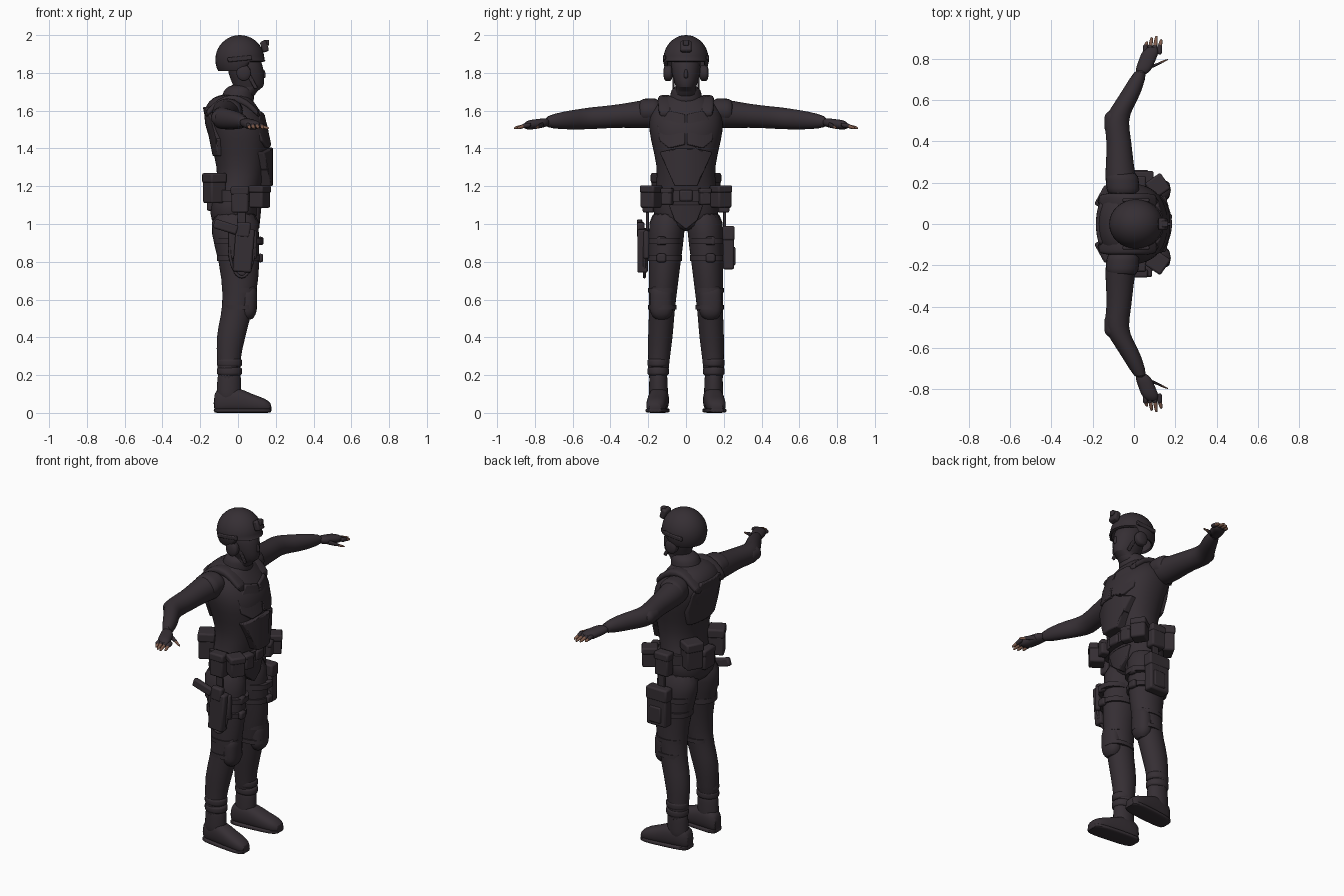
import bpy, bmesh, math
from mathutils import Vector, Matrix

if "Cube" in bpy.data.objects:
    bpy.data.objects.remove(bpy.data.objects["Cube"])

SIDES = (1, -1)
CROSS = {"X": (Vector((0, 1, 0)), Vector((0, 0, 1))),
         "Y": (Vector((1, 0, 0)), Vector((0, 0, 1))),
         "Z": (Vector((1, 0, 0)), Vector((0, 1, 0)))}


def material(name, red, green, blue):
    made = bpy.data.materials.new(name)
    made.use_nodes = True
    made.diffuse_color = (red, green, blue, 1)
    made.node_tree.nodes["Principled BSDF"].inputs["Base Color"].default_value = made.diffuse_color
    return made


CLOTH = material("charcoal cloth", .036, .028, .034)
SKIN = material("tan skin", .22, .11, .075)


def finish(name, bm, colour=CLOTH, smooth=False, bevel=0):
    bmesh.ops.recalc_face_normals(bm, faces=bm.faces)
    mesh = bpy.data.meshes.new(name)
    bm.to_mesh(mesh)
    bm.free()
    mesh.materials.append(colour)
    part = bpy.data.objects.new(name, mesh)
    bpy.context.collection.objects.link(part)
    if bevel:
        rounding = part.modifiers.new("Bevel", "BEVEL")
        rounding.width, rounding.segments, rounding.limit_method = bevel, 2, "ANGLE"
    if smooth:
        part.modifiers.new("Subdivision", "SUBSURF").render_levels = 1
    bpy.ops.object.select_all(action="DESELECT")
    part.select_set(True)
    bpy.context.view_layer.objects.active = part
    bpy.ops.object.shade_smooth_by_angle(angle=math.radians(45))
    return part


def loft(name, axis, rings, square=1, count=16, smooth=True, colour=CLOTH):
    """Skin rings (x, y, z, half width, half depth) lying across the axis."""
    across, along = CROSS[axis]
    power = lambda value: math.copysign(abs(value) ** square, value)
    turns = [math.tau * i / count for i in range(count)]
    bm = bmesh.new()
    loops = [[bm.verts.new(Vector((x, y, z)) + across * wide * power(math.cos(turn))
                           + along * deep * power(math.sin(turn))) for turn in turns]
             for x, y, z, wide, deep in rings]
    for low, high in zip(loops, loops[1:]):
        for i in range(count):
            bm.faces.new((low[i], low[i - 1], high[i - 1], high[i]))
    bm.faces.new(loops[0])
    bm.faces.new(loops[-1])
    return finish(name, bm, colour, smooth)


def bead(name, axis, start, end, wide, deep, taper=1, square=1, colour=CLOTH):
    """Rounded, tapering bar from start to end."""
    rings = []
    for i in range(7):
        t = i / 6
        size = (1 - abs(2 * t - 1) ** 6 / 2) * (1 + (taper - 1) * t)
        rings.append((*Vector(start).lerp(Vector(end), t), wide * size, deep * size))
    return loft(name, axis, rings, square, 12, colour=colour)


def band(name, x, y, z, wide, deep, height):
    rings = [(x, y, z + end * height / 2, wide, deep) for end in SIDES]
    return loft(name, "Z", rings, .9, 28, smooth=False)


def block(name, place, size, turn=0, pitch=0, bevel=.01):
    bm = bmesh.new()
    bmesh.ops.create_cube(bm, size=1)
    bm.transform(Matrix.Translation(place) @ Matrix.Rotation(turn, 4, "Z")
                 @ Matrix.Rotation(pitch, 4, "Y") @ Matrix.Diagonal((*size, 1)))
    return finish(name, bm, bevel=bevel)


def pouch(name, place, size, turn=0):
    """Box with a slightly larger flap over its top third."""
    x, y, z = place
    length, width, height = size
    block(name, place, size, turn)
    block(name + "_flap", (x, y, z + height / 3), (length * 1.08, width * 1.08, height / 3), turn)


def plate(name, outline, x, z_middle, slope, curve, thick):
    """Armour plate from a (y, z) outline, bent around the body."""
    bm = bmesh.new()
    bm.faces.new([bm.verts.new((0, y, z)) for y, z in outline])
    for i in range(-7, 8):
        bmesh.ops.bisect_plane(bm, geom=bm.verts[:] + bm.edges[:] + bm.faces[:],
                               plane_co=(0, i / 40, 0), plane_no=(0, 1, 0))
    for vert in bm.verts:
        vert.co.x = x - thick + slope * (vert.co.z - z_middle) - curve * vert.co.y ** 2
    raised = bmesh.ops.extrude_face_region(bm, geom=bm.faces[:])["geom"]
    bmesh.ops.translate(bm, vec=(thick, 0, 0),
                        verts=[item for item in raised if isinstance(item, bmesh.types.BMVert)])
    return finish(name, bm, bevel=.006)


def both(half):
    return half + [(-y, z) for y, z in reversed(half)]


# Torso, neck and head
torso = [(.96, -.01, .08, .08), (1.02, -.02, .13, .17), (1.1, -.02, .13, .18), (1.2, .01, .12, .16),
         (1.3, .02, .13, .15), (1.45, .01, .16, .19), (1.53, -.01, .17, .2), (1.6, -.03, .15, .19),
         (1.65, -.04, .12, .14), (1.69, -.02, .08, .09)]
loft("torso", "Z", [(x, 0, z, wide, deep) for z, x, wide, deep in torso], square=.9, count=24)
bead("collar", "Z", (-.01, 0, 1.62), (.01, 0, 1.74), .1, .1, taper=.75)
head = [(1.65, .01, .07, .07), (1.71, .03, .07, .06), (1.72, .06, .08, .05), (1.76, .05, .09, .07),
        (1.82, .04, .1, .08), (1.92, .02, .09, .08)]
loft("head", "Z", [(x, 0, z, wide, deep) for z, x, wide, deep in head])
bead("nose", "Z", (.13, 0, 1.77), (.13, 0, 1.82), .02, .014, taper=.6)

# Helmet shell, squashed upward over the brow
bm = bmesh.new()
bmesh.ops.create_uvsphere(bm, u_segments=32, v_segments=20, radius=1)
bm.transform(Matrix.Translation((.01, 0, 1.87)) @ Matrix.Diagonal((.13, .12, .13, 1)))
bmesh.ops.bisect_plane(bm, geom=bm.verts[:] + bm.edges[:] + bm.faces[:], plane_co=(0, 0, 1.81),
                       plane_no=(0, 0, -1), clear_outer=True)
BROW = 1.865
for vert in bm.verts:
    if vert.co.x > .05 and vert.co.z < BROW:
        vert.co.z = BROW + (vert.co.z - BROW) / 8
        vert.co.x += .008
helmet = finish("helmet", bm)
helmet.modifiers.new("Thickness", "SOLIDIFY").thickness = .012
block("helmet_mount", (.14, 0, 1.94), (.035, .06, .06), pitch=-.3)
block("helmet_clip", (.15, 0, 1.96), (.03, .03, .03), bevel=.005)
for side in SIDES:
    bead("ear_cup", "Y", (.03, side * .07, 1.8), (.03, side * .12, 1.8), .04, .045)
    block("helmet_rail", (.01, side * .115, 1.875), (.13, .016, .024), pitch=-.1, bevel=.005)
    block("chin_strap", (.07, side * .066, 1.765), (.02, .012, .11), pitch=-.5, bevel=.004)

# Body armour
breast = [(.004, 1.58), (.09, 1.6), (.15, 1.52), (.14, 1.44), (.09, 1.4), (.004, 1.42)]
for side in SIDES:
    plate("breast_plate", [(side * y, z) for y, z in breast], .17, 1.45, -.22, 2.2, .04)
    strap = []
    for step in range(-2, 3):
        t = step / 2
        strap.append((.15 * t - .03, side * .11, 1.67 - t * t / 10, .038, .022))
    loft("shoulder_strap", "X", strap, square=.7)
plate("belly_plate", both([(.06, 1.2), (.1, 1.29), (.14, 1.38), (.05, 1.4)]), .184, 1.3, 0, 2.5, .06)
plate("back_plate", both([(.12, 1.36), (.15, 1.45), (.14, 1.56), (.09, 1.62)]), -.162, 1.5, -.2, -1.6, -.03)
plate("groin_plate", both([(.004, .975), (.06, 1.02), (.09, 1.1)]), .12, 1.05, .1, 2, .05)

# Belt and its pouches
band("belt", 0, 0, 1.15, .145, .185, .06)
block("belt_buckle", (.14, 0, 1.15), (.03, .07, .06))
pouch("back_pouch", (-.14, 0, 1.13), (.05, .1, .12))
for side in SIDES:
    pouch("front_pouch", (.115, side * .185, 1.145), (.085, .085, .12), turn=side * .6)
    pouch("small_pouch", (.135, side * .1, 1.145), (.05, .06, .09), turn=side * .3)
    pouch("side_pouch", (.01, side * .2, 1.13), (.09, .06, .14))
    pouch("rear_pouch", (-.125, side * .12, 1.19), (.09, .1, .16), turn=side * -.5)
    block("drop_strap", (.02, side * .205, 1.03), (.045, .016, .17), bevel=.004)

# Arms with gloved hands and bare fingertips
arm = [(.12, -.05, .08), (.2, -.06, .08), (.27, -.07, .07), (.4, -.07, .06), (.5, -.09, .06),
       (.56, -.06, .055), (.64, -.01, .05), (.76, .04, .03)]
for side in SIDES:
    loft("arm", "Y", [(x, side * y, 1.6 - .08 * y, radius, radius) for y, x, radius in arm])
    bead("shoulder_pad", "Y", (-.05, side * .13, 1.6), (-.06, side * .26, 1.595), .083, .07)
    bead("elbow_pad", "Y", (-.1, side * .43, 1.565), (-.1, side * .55, 1.56), .045, .045)
    bead("glove", "Y", (.035, side * .72, 1.54), (.09, side * .86, 1.52), .04, .025, taper=1.1, square=.85)
    for i, reach in enumerate((.885, .905, .912, .895)):
        x = .055 + i * .023
        knuckle, joint, tip = (x, side * .82, 1.526), (x, side * .87, 1.518), (x + .008, side * reach, 1.507)
        bead("glove_finger", "Y", knuckle, joint, .013, .013)
        bead("fingertip", "Y", Vector(knuckle).lerp(Vector(joint), .6), tip, .011, .011, .7, colour=SKIN)
    bead("glove_thumb", "Y", (.06, side * .75, 1.53), (.135, side * .784, 1.515), .02, .016, taper=.7)
    bead("thumb_tip", "Y", (.12, side * .777, 1.517), (.163, side * .798, 1.507), .014, .01, .6, colour=SKIN)

# Legs, knee pads and boots
leg = [(1.08, -.01, .13), (.95, -.02, .13), (.8, .01, .11), (.62, .01, .09), (.52, -.01, .08),
       (.4, -.04, .08), (.28, -.05, .06), (.15, -.05, .06)]
foot = [(-.13, .1), (-.1, .14), (0, .14), (.07, .1), (.14, .08), (.18, .05)]
for side in SIDES:
    loft("leg", "Z", [(x, side * (.16 - .06 * z), z, radius, .02 + .6 * radius) for z, x, radius in leg])
    bead("knee_pad", "Z", (.05, side * .13, .49), (.055, side * .13, .69), .05, .064, square=.85)
    for z in (.56, .65):
        band("knee_strap", .01, side * .125, z, .09, .075, .024)
    for z in (.82, .91):
        band("thigh_strap", .005, side * .115, z, z / 7, .095, .03)
        block("strap_buckle", (.118, side * .13, z), (.03, .05, .045))
    for z in (.22, .265):
        bead("boot_cuff", "Z", (-.045, side * .147, z - .03), (-.045, side * .147, z + .03), .07, .06)
    bead("boot_shaft", "Z", (-.05, side * .145, .04), (-.045, side * .147, .25), .07, .054, taper=.9)
    upper, sole = [], []
    for x, top in foot:
        y = side * (.147 + x / 10)
        half_width = .055 * (1 - abs((x - .025) / .16) ** 8 / 2)
        upper.append((x, y, top / 2, half_width, top / 2))
        sole.append((x, y, .013, half_width + .004, .013))
    loft("boot_foot", "X", upper, square=.8)
    loft("boot_sole", "X", sole, square=.5)

# Holster on the right thigh, with a pistol and a hanging cord
block("holster", (.03, -.23, .86), (.1, .055, .23), pitch=.08)
block("holster_panel", (.025, -.21, .89), (.15, .03, .15))
block("pistol_slide", (.03, -.24, .97), (.07, .04, .08), pitch=.08)
block("pistol_grip", (-.065, -.245, .985), (.13, .03, .05), pitch=.3)
cord = bpy.data.curves.new("holster_cord", "CURVE")
cord.dimensions, cord.bevel_depth = "3D", .008
spline = cord.splines.new("POLY")
spline.points.add(16)
for i, point in enumerate(spline.points):
    angle = math.pi * (1 + i / 16)
    point.co = (.02 + .065 * math.cos(angle), -.22, .88 + .16 * math.sin(angle), 1)
cord.materials.append(CLOTH)
bpy.context.collection.objects.link(bpy.data.objects.new("holster_cord", cord))

# Utility pouch on the left thigh
pouch("thigh_pouch", (.025, .225, .875), (.13, .06, .23))
block("thigh_pocket", (.03, .25, .83), (.08, .025, .1))
